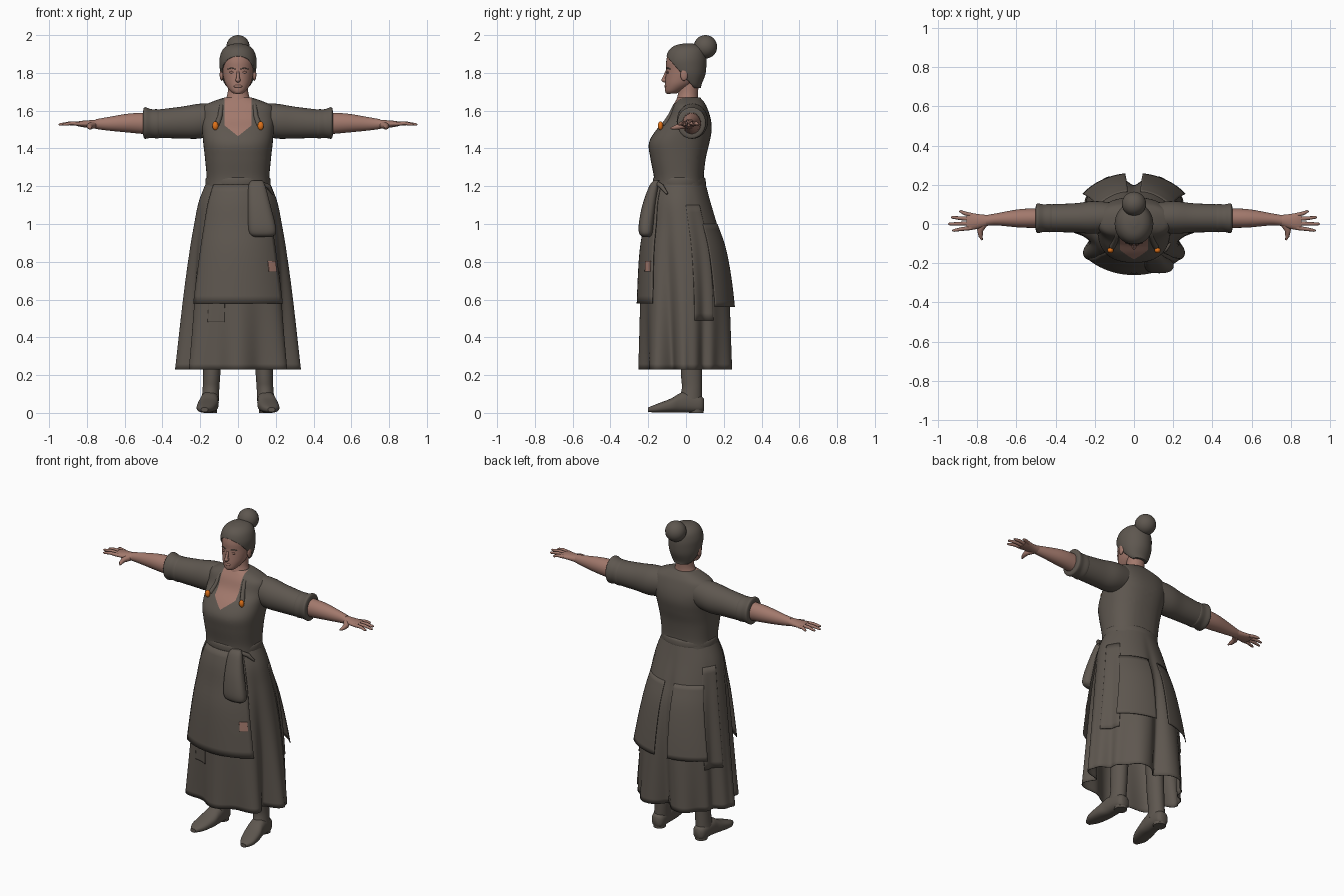
import bpy, bmesh
from math import sin, cos, pi, radians, copysign, exp, asin
from mathutils import Vector

default = bpy.data.objects.get("Cube")
if default:
    bpy.data.objects.remove(default)


def material(name, red, green, blue):
    mat = bpy.data.materials.new(name)
    mat.use_nodes = True
    mat.diffuse_color = (red, green, blue, 1)
    mat.node_tree.nodes["Principled BSDF"].inputs["Base Color"].default_value = (red, green, blue, 1)
    return mat


cloth = material("brown grey cloth", .112, .095, .079)
skin = material("skin", .36, .19, .15)
orange = material("orange button", .75, .17, .01)

AXES = {"z": lambda t, u, v: (u, v, t),
        "x": lambda t, u, v: (t, u, v),
        "y": lambda t, u, v: (u, t, v)}


def smooth_rings(rings, steps=5):
    """Catmull-Rom interpolation of rings (t, u centre, v centre, u radius, v radius)."""
    points = [Vector(r) for r in rings]
    points = [points[0]] + points + [points[-1]]
    result = []
    for a, b, c, d in zip(points, points[1:], points[2:], points[3:]):
        for i in range(steps):
            s = i / steps
            result.append(b + (c - a) * (s / 2) + (a * 2 - b * 5 + c * 4 - d) * (s * s / 2)
                          + (b * 3 - a - c * 3 + d) * (s ** 3 / 2))
    return result + [points[-1]]


def finish(name, bm, mats, angle=45):
    bmesh.ops.recalc_face_normals(bm, faces=bm.faces)
    mesh = bpy.data.meshes.new(name)
    bm.to_mesh(mesh)
    bm.free()
    for mat in mats:
        mesh.materials.append(mat)
    mesh.shade_smooth()
    mesh.set_sharp_from_angle(angle=radians(angle))
    obj = bpy.data.objects.new(name, mesh)
    bpy.context.scene.collection.objects.link(obj)
    return obj


def skin_rings(rings, axis="z", sides=32, power=2, arc=None, fold=None, cap=True):
    """Bridge dense rings into a tube, or into an open panel when an arc is given."""
    bm = bmesh.new()
    place = AXES[axis]
    start, end = arc or (0, 2 * pi)
    count = sides + 1 if arc else sides
    rows = []
    for t, cu, cv, ru, rv in rings:
        row = []
        for i in range(count):
            a = start + (end - start) * i / sides
            k = 1 + (fold(a, t) if fold else 0)
            c, s = cos(a), sin(a)
            u = copysign(abs(c) ** (2 / power), c) * ru * k
            v = copysign(abs(s) ** (2 / power), s) * rv * k
            row.append(bm.verts.new(place(t, cu + u, cv + v)))
        rows.append(row)
    for low, high in zip(rows, rows[1:]):
        for i in range(sides):
            j = (i + 1) % count
            bm.faces.new((low[i], low[j], high[j], high[i]))
    if cap and not arc:
        bm.faces.new(rows[0])
        bm.faces.new(rows[-1])
    return bm


def loft(name, rings, mat, **options):
    return finish(name, skin_rings(smooth_rings(rings), **options), [mat])


def ball(name, centre, size, mat):
    bm = bmesh.new()
    bmesh.ops.create_uvsphere(bm, u_segments=24, v_segments=16, radius=1)
    bmesh.ops.scale(bm, vec=size, verts=bm.verts)
    bmesh.ops.translate(bm, vec=centre, verts=bm.verts)
    return finish(name, bm, [mat])


def tube(name, points, mat, side=1):
    """Round tapered strand through (x, y, z, radius) points, converted to a mesh."""
    curve = bpy.data.curves.new(name, "CURVE")
    curve.dimensions = "3D"
    curve.bevel_depth = 1
    curve.bevel_resolution = 3
    curve.use_fill_caps = True
    spline = curve.splines.new("POLY")
    spline.points.add(len(points) - 1)
    for point, (x, y, z, r) in zip(spline.points, points):
        point.co = (x * side, y, z, 1)
        point.radius = r
    obj = bpy.data.objects.new(name, curve)
    bpy.context.scene.collection.objects.link(obj)
    obj.data.materials.append(mat)
    bpy.ops.object.select_all(action="DESELECT")
    bpy.context.view_layer.objects.active = obj
    obj.select_set(True)
    bpy.ops.object.convert(target="MESH")
    bpy.ops.object.shade_smooth_by_angle(angle=radians(50))


def thicken(obj, depth=.004):
    solid = obj.modifiers.new("cloth thickness", "SOLIDIFY")
    solid.thickness = depth


# Bodice with an open neckline cut cleanly into its front
torso = smooth_rings([
    (1.19, 0, -.035, .168, .135), (1.25, 0, -.038, .166, .132), (1.35, 0, -.042, .175, .147),
    (1.43, 0, -.036, .184, .16), (1.5, 0, -.01, .19, .146), (1.56, 0, .014, .194, .116),
    (1.62, 0, .018, .185, .092), (1.65, 0, .018, .13, .074), (1.67, 0, .016, .07, .058)])
bm = skin_rings(torso, sides=48, power=2.4)
for side in (-1, 1):
    for point, normal in (((side * .072, 0, 0), (1, 0, 0)), ((0, 0, 1.465), (-.8 * side, 0, 1))):
        bmesh.ops.bisect_plane(bm, geom=bm.verts[:] + bm.edges[:] + bm.faces[:],
                               plane_co=point, plane_no=normal)
for face in bm.faces:
    x, y, z = face.calc_center_median()
    if y < .01 and abs(x) < .072 and z > 1.465 + .8 * abs(x):
        face.material_index = 1
finish("bodice", bm, [cloth, skin])
loft("waistband", [(1.2, 0, -.035, .165, .13), (1.21, 0, -.035, .173, .14),
                   (1.24, 0, -.036, .171, .138), (1.25, 0, -.036, .16, .128)], cloth, sides=40)

# Skirt with side wings between deep pleats, and a narrow tuck at the back centre
skirt = smooth_rings([(1.22, 0, -.035, .168, .137), (1.12, 0, -.034, .207, .165),
                      (1, 0, -.022, .232, .19), (.85, 0, -.01, .257, .22),
                      (.6, 0, 0, .29, .235), (.23, 0, .004, .329, .238)], 8)


def folds(angle, z):
    drop = abs(1 - z / 1.22)
    lean = copysign(abs(sin(angle)) ** .5, sin(angle))
    tuck = exp(-((angle - pi / 2) / .13) ** 2)
    pleat = exp(-((abs(asin(sin(angle))) - .43) / .17) ** 2)
    return -.12 * cos(8 * angle) * lean * drop ** 2 - .25 * tuck * drop - .26 * pleat * drop ** 1.3


def ring_at(z):
    for a, b in zip(skirt, skirt[1:]):
        if a[0] >= z >= b[0]:
            return a.lerp(b, (a[0] - z) / (a[0] - b[0]))


def panel(name, first, last, top, bottom, base, lift, mat=cloth, follow=0):
    """Layer over the skirt that stands off by base at its top and by base + lift at its hem."""
    def flare(angle, z):
        return base + lift * (top - z) / (top - bottom) + follow * folds(angle, z)
    rings = [ring_at(top + (bottom - top) * i / 16) for i in range(17)]
    bm = skin_rings(rings, sides=20, arc=(radians(first), radians(last)), fold=flare)
    thicken(finish(name, bm, [mat]))


thicken(finish("skirt", skin_rings(skirt, sides=180, fold=folds, cap=False), [cloth]))
panel("apron", -137, -43, 1.21, .58, .03, .08)
panel("apron_patch", -57, -47, .805, .748, .108, .007, skin)
panel("skirt_patch", -122, -104, .6, .48, .012, 0, follow=1)
for side, word in ((1, "left"), (-1, "right")):
    def mirrored(a):
        return a if side > 0 else 180 - a
    panel(word + "_back_panel", mirrored(36), mirrored(82), 1, .56, .005, .1)
    panel(word + "_side_panel", mirrored(11), mirrored(38), 1.1, .49, .003, .015, follow=1)

# Belt pouch
loft("pouch", [(1.23, .1, -.155, .03, .015), (1.2, .1, -.17, .045, .025), (1.1, .112, -.195, .06, .036),
               (1, .125, -.21, .072, .04), (.95, .13, -.212, .07, .036), (.93, .13, -.21, .045, .018)],
     cloth, power=2.6)
tube("pouch_tie", [(.1, -.16, 1.22, .012), (.16, -.13, 1.2, .013), (.185, -.1, 1.16, .006)], cloth)

# Neck and head
loft("neck", [(1.62, 0, .01, .085, .07), (1.66, 0, .008, .066, .058), (1.7, 0, .012, .054, .052),
              (1.78, 0, .02, .052, .052)], skin)
loft("head", [(1.69, 0, -.078, .022, .024), (1.705, 0, -.065, .042, .046), (1.74, 0, -.035, .066, .076),
              (1.78, 0, -.015, .078, .093), (1.82, 0, -.005, .084, .1), (1.86, 0, -.003, .087, .102),
              (1.9, 0, .002, .083, .097), (1.93, 0, .004, .062, .074), (1.942, 0, .004, .02, .025)], skin)
ball("nose", (0, -.112, 1.762), (.013, .018, .013), skin)
tube("nose_bridge", [(0, -.103, 1.81, .006), (0, -.117, 1.768, .01)], skin)
ball("lips", (0, -.107, 1.729), (.023, .008, .008), skin)
ball("chin", (0, -.092, 1.703), (.024, .018, .016), skin)

# Swept-back hair, trimmed along a sloping hairline, and a bun
hair = smooth_rings([(1.72, 0, .04, .05, .04), (1.74, 0, .028, .07, .055), (1.79, 0, .01, .091, .092),
                     (1.84, 0, .002, .098, .106), (1.88, 0, .001, .097, .106), (1.92, 0, .004, .083, .094),
                     (1.945, 0, .008, .055, .066), (1.956, 0, .01, .015, .02)])
bm = skin_rings(hair, sides=40)
bmesh.ops.bisect_plane(bm, geom=bm.verts[:] + bm.edges[:] + bm.faces[:], clear_inner=True,
                       plane_co=(0, -.1, 1.885), plane_no=(0, 1.15, 1))
thicken(finish("hair", bm, [cloth]), .01)
ball("hair_bun", (0, .103, 1.938), (.062, .062, .062), cloth)

for side, word in ((1, "left"), (-1, "right")):
    # Face details and shoulder straps
    ball(word + "_ear", (side * .087, -.01, 1.79), (.01, .02, .032), skin)
    ball(word + "_eye", (side * .033, -.096, 1.803), (.014, .006, .006), skin)
    tube(word + "_brow", [(.014, -.104, 1.82, .002), (.035, -.098, 1.826, .003), (.055, -.083, 1.82, .002)],
         cloth, side)
    tube(word + "_strap", [(.112, -.117, 1.52, .015), (.095, -.085, 1.57, .013), (.088, -.06, 1.62, .012),
                           (.085, -.025, 1.652, .01), (.085, .05, 1.652, .01), (.08, .1, 1.6, .008)],
         cloth, side)
    ball(word + "_button", (side * .12, -.135, 1.52), (.016, .014, .023), orange)

    # Sleeve, rolled cuff and forearm
    def limb(name, rings, mat, **options):
        loft(word + name, [(side * r[0],) + r[1:] for r in rings], mat, axis="x", **options)
    limb("_sleeve", [(.08, .035, 1.56, .07, .08), (.2, .034, 1.545, .083, .092), (.3, .031, 1.537, .075, .084),
                     (.44, .03, 1.53, .07, .074)], cloth)
    limb("_cuff", [(.41, .03, 1.53, .062, .068), (.425, .03, 1.53, .072, .077), (.46, .03, 1.532, .07, .076),
                   (.495, .029, 1.535, .075, .083), (.503, .029, 1.535, .05, .056)], cloth)
    limb("_forearm", [(.47, .03, 1.532, .05, .058), (.58, .029, 1.534, .047, .05), (.7, .024, 1.53, .031, .034),
                      (.755, .018, 1.529, .027, .025)], skin, sides=24)
    limb("_hand", [(.74, .019, 1.529, .026, .024), (.79, .014, 1.529, .036, .02), (.83, .013, 1.53, .043, .016),
                   (.855, .014, 1.53, .042, .011)], skin, sides=24)
    for finger, base, tip, reach in (("index", -.02, -.033, .928), ("middle", .003, 0, .95),
                                     ("ring", .025, .034, .935), ("little", .046, .064, .893)):
        middle = (base + tip) / 2
        tube(f"{word}_{finger}_finger", [(.83, base, 1.53, .011), ((.84 + reach) / 2, middle, 1.533, .0095),
             (reach - .008, tip, 1.527, .007), (reach, tip, 1.526, .003)], skin, side)
    tube(word + "_thumb", [(.765, .004, 1.525, .02), (.786, -.032, 1.517, .016), (.783, -.062, 1.51, .011),
                           (.776, -.082, 1.506, .004)], skin, side)

    # Boot: shaft, foot and heel
    def mirror(rings):
        return [(t, side * cu, cv, ru, rv) for t, cu, cv, ru, rv in rings]
    loft(word + "_boot_shaft", mirror([(.65, .12, .03, .055, .06), (.23, .138, .029, .046, .056),
                                       (.13, .143, .031, .044, .053), (.06, .148, .02, .046, .064)]), cloth)
    loft(word + "_boot_foot", mirror([(.096, .147, .045, .022, .028), (.075, .147, .046, .04, .044),
                                      (0, .15, .056, .048, .054), (-.035, .153, .052, .05, .051),
                                      (-.08, .16, .039, .054, .037), (-.15, .172, .025, .046, .024),
                                      (-.2, .177, .017, .018, .012)]),
         cloth, axis="y", power=2.5)
    loft(word + "_boot_heel", mirror([(0, .147, .055, .036, .038), (.035, .147, .055, .038, .041)]), cloth)
